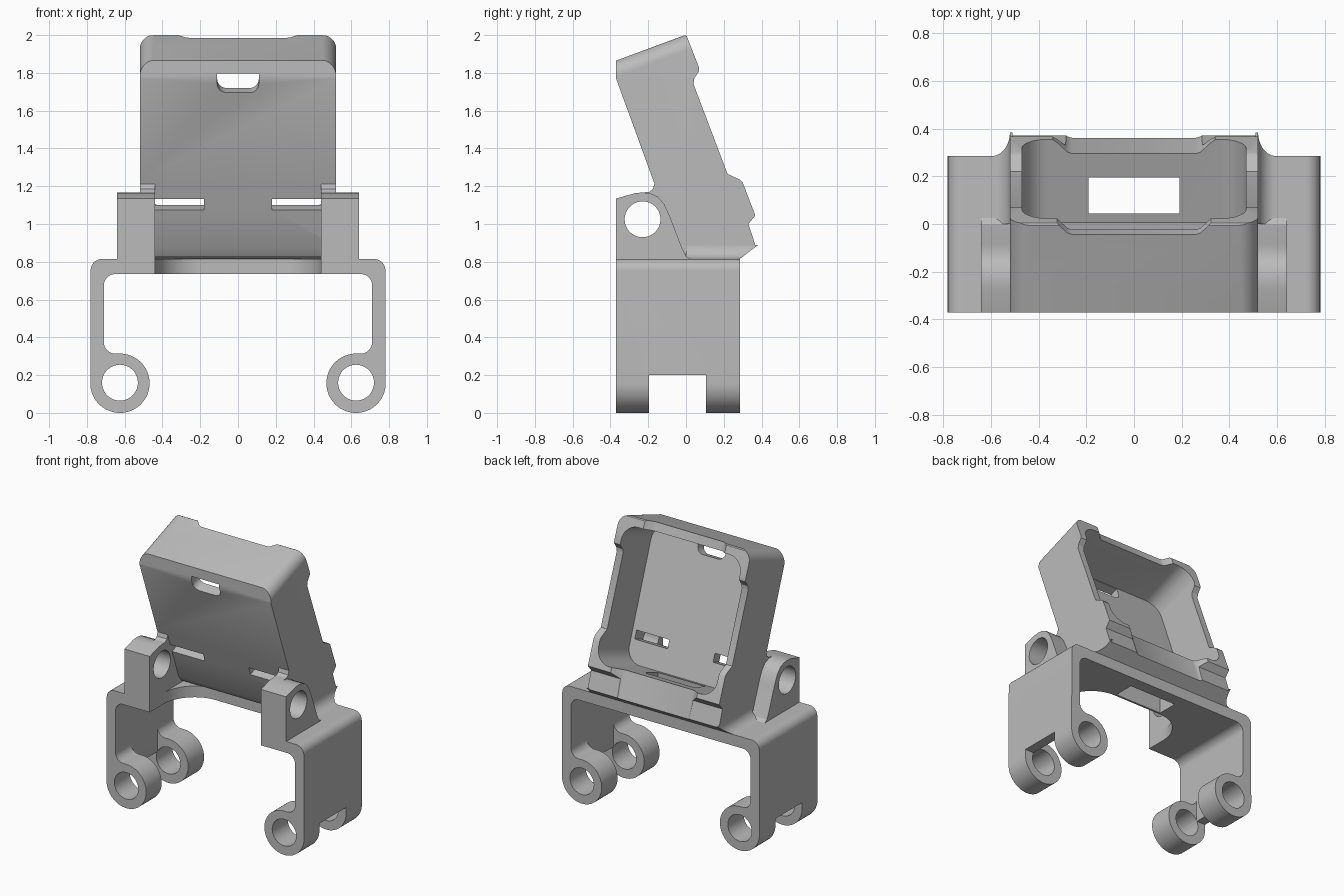
import bpy, bmesh
from math import sin, cos, radians
from mathutils import Vector

cube = bpy.data.objects.get("Cube")
if cube:
    bpy.data.objects.remove(cube, do_unlink=True)

grey = bpy.data.materials.new("plain_grey")
grey.use_nodes = True
grey.diffuse_color = (0.5, 0.5, 0.5, 1)
grey.node_tree.nodes["Principled BSDF"].inputs["Base Color"].default_value = (0.5, 0.5, 0.5, 1)

TILT = radians(20)
S, C = sin(TILT), cos(TILT)


# Mappings from a 2D profile (p, q) and depth t into space
def along_x(p, q, t):
    return Vector((t, p, q))


def along_y(p, q, t):
    return Vector((p, t, q))


def along_z(p, q, t):
    return Vector((p, q, t))


def tray_depth(x, u, n):
    return Vector((x, C * n - S * u, S * n + C * u))


def tray_length(x, n, u):
    return tray_depth(x, u, n)


def arc(cx, cy, r, a0, a1, steps=12, ry=None):
    ry = ry or r
    angles = [radians(a0 + (a1 - a0) * i / steps) for i in range(steps + 1)]
    return [(cx + r * cos(a), cy + ry * sin(a)) for a in angles]


def mirrored(half):
    return half + [(-x, y) for x, y in reversed(half)]


def rect(x0, x1, y0, y1):
    return [(x0, y0), (x1, y0), (x1, y1), (x0, y1)]


def rounded(x0, x1, y0, y1, r):
    return (arc(x1 - r, y0 + r, r, -90, 0) + arc(x1 - r, y1 - r, r, 0, 90)
            + arc(x0 + r, y1 - r, r, 90, 180) + arc(x0 + r, y0 + r, r, 180, 270))


def prism(name, pts, t0, t1, place):
    bm = bmesh.new()
    low = [bm.verts.new(place(p, q, t0)) for p, q in pts]
    high = [bm.verts.new(place(p, q, t1)) for p, q in pts]
    bm.faces.new(low)
    bm.faces.new(high)
    for i in range(len(pts)):
        j = (i + 1) % len(pts)
        bm.faces.new((low[i], low[j], high[j], high[i]))
    bmesh.ops.remove_doubles(bm, verts=bm.verts, dist=1e-5)
    bmesh.ops.recalc_face_normals(bm, faces=bm.faces)
    mesh = bpy.data.meshes.new(name)
    bm.to_mesh(mesh)
    bm.free()
    mesh.materials.append(grey)
    obj = bpy.data.objects.new(name, mesh)
    bpy.context.collection.objects.link(obj)
    return obj


def combine(obj, pts, t0, t1, place, operation="DIFFERENCE"):
    cutter = prism("cutter", pts, t0, t1, place)
    cutter.hide_render = True
    mod = obj.modifiers.new("shape", "BOOLEAN")
    mod.operation = operation
    mod.solver = "EXACT"
    mod.object = cutter
    bpy.context.view_layer.objects.active = obj
    bpy.ops.object.modifier_apply(modifier=mod.name)
    bpy.data.objects.remove(cutter, do_unlink=True)


def smooth(obj):
    bpy.ops.object.select_all(action="DESELECT")
    obj.select_set(True)
    bpy.context.view_layer.objects.active = obj
    bpy.ops.object.shade_smooth_by_angle(angle=radians(28))


FRONT, BACK, DECK = -0.37, 0.285, 0.815
drain = rect(-0.19, 0.19, 0.045, 0.195)

# Saddle bracket with hinge rings at the feet
half = (arc(0.72, 0.755, 0.06, 90, 0) + arc(0.625, 0.157, 0.157, 0, -270, 48)
        + arc(0.65, 0.374, 0.06, -90, 0) + arc(0.65, 0.675, 0.06, 0, 90))
bracket = prism("bracket", mirrored(half), FRONT, BACK, along_y)
for s in (-1, 1):
    combine(bracket, arc(s * 0.625, 0.16, 0.095, 0, 350, 35), -1, 1, along_y)
    combine(bracket, rect(min(s * 0.4, s * 0.71), max(s * 0.4, s * 0.71), -0.1, 0.4),
            -0.195, 0.105, along_y)
combine(bracket, rect(-1, 1, -0.1, 0.2), -0.195, 0.105, along_y)
cutout = [(0.44, -0.5)] + arc(0.2, -0.22, 0.24, 0, 90, 16, ry=0.25)
combine(bracket, mirrored(cutout), 0.6, 0.9, along_z)
combine(bracket, drain, 0.6, 1.1, along_z)
smooth(bracket)

# Tilted tray, from its side profile
side = [(0.02, DECK), (BACK, DECK), (0.37, 0.88), (0.33, 1.0), (0.367, 1.045), (0.30, 1.22),
        (0.285, 1.235), (0.22, 1.265), (0.04, 1.74), (0.043, 1.77), (0.07, 1.81), (0.068, 1.83),
        (0.004, 1.995), (-0.006, 2.0), (FRONT, 1.865), (FRONT, 1.77), (-0.155, 1.18),
        (-0.043, 0.87), (-0.015, 0.83)]
tray = prism("tray", side, -0.52, 0.52, along_x)
combine(tray, rounded(-0.52, 0.52, 0.2, 1.881, 0.08), -0.5, 1.5, tray_depth, "INTERSECT")
# Pocket, lowered rim middles, floor slots and drain opening
combine(tray, rounded(-0.47, 0.47, 0.89, 1.82, 0.11), 0.33, 1.5, tray_depth)
combine(tray, mirrored([(0.34, 0.9), (0.34, 0.70), (0.32, 0.685), (0.28, 0.645), (0.26, 0.638)]),
        0, 2.5, tray_length)
combine(tray, mirrored([(0.11, 1.815)] + arc(0.06, 1.76, 0.05, 0, -90, 8)), 0.1, 0.4, tray_depth)
for s in (-1, 1):
    combine(tray, rect(min(s * 0.18, s * 0.44), max(s * 0.18, s * 0.44), 1.05, 1.11),
            0.1, 0.4, tray_depth)
combine(tray, drain, 0.6, 1.1, along_z)
smooth(tray)

# Pivot lugs, their webs to the tray, and the foot fillets
top = [(FRONT, DECK), (FRONT, 1.135), (-0.27, 1.163), (-0.23, 1.167)]
lug_side = top + [(-0.19, 1.162), (-0.15, 1.145), (-0.115, 1.105), (-0.085, 1.04), (-0.02, 0.87),
                  (0.0, 0.83), (0.025, DECK)]
web_side = top + [(-0.195, 1.17), (-0.175, 1.185), (-0.167, 1.213), (-0.12, 1.13),
                  (0.0, 0.86), (0.025, DECK)]
for s, label in ((1, "left"), (-1, "right")):
    lug = prism(label + "_lug", lug_side, s * 0.52, s * 0.64, along_x)
    web = prism(label + "_lug_web", web_side, s * 0.44, s * 0.52, along_x)
    for part in (lug, web):
        combine(part, arc(-0.23, 1.025, 0.095, 0, 350, 35), -1, 1, along_x)
        smooth(part)
    fillet = [(s * x, z) for x, z in [(0.51, DECK), (0.51, 0.89)] + arc(0.595, 0.89, 0.075, 180, 270)]
    foot = prism(label + "_foot_fillet", fillet, 0.0, 0.4, along_y)
    combine(foot, [(BACK, DECK), (0.37, 0.88), (0.384, 0.89), (0.5, 0.9), (0.5, 0.7), (BACK, 0.7)],
            -1, 1, along_x)
    smooth(foot)
